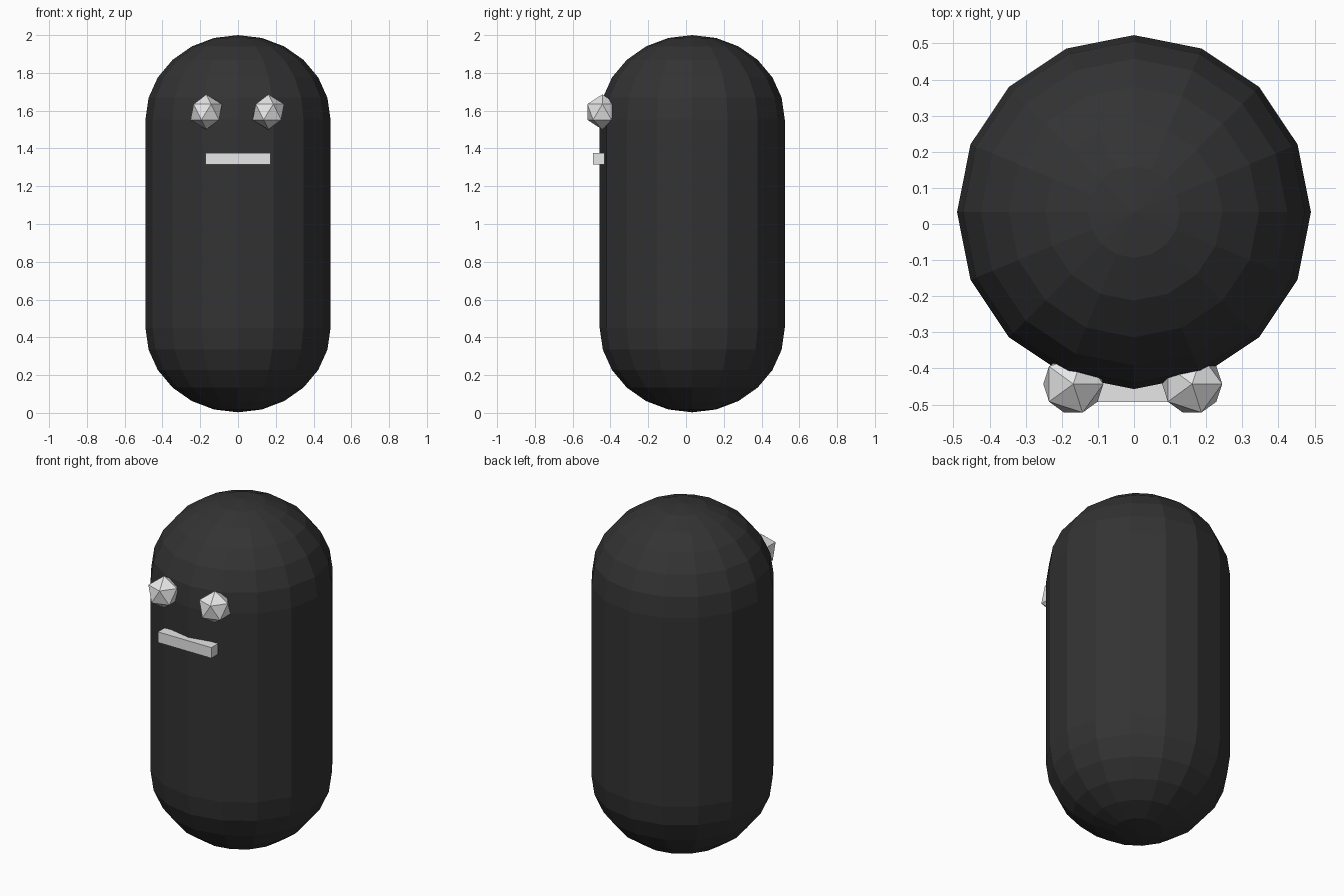
import bpy, bmesh, math
from mathutils import Matrix

if "Cube" in bpy.data.objects:
    bpy.data.objects.remove(bpy.data.objects["Cube"])


def material(name, value):
    m = bpy.data.materials.new(name)
    m.diffuse_color = (value, value, value, 1)
    m.use_nodes = True
    m.node_tree.nodes["Principled BSDF"].inputs["Base Color"].default_value = m.diffuse_color
    return m


def add_object(name, bm, mat):
    bmesh.ops.recalc_face_normals(bm, faces=bm.faces)
    mesh = bpy.data.meshes.new(name)
    bm.to_mesh(mesh)
    bm.free()
    mesh.materials.append(mat)
    ob = bpy.data.objects.new(name, mesh)
    bpy.context.collection.objects.link(ob)
    return ob


charcoal = material("charcoal", 0.033)
white = material("off_white", 0.8)

# Body: 16-sided sphere, halves pulled apart into a capsule
SIDES, RINGS = 16, 6
RADIUS, CAP, CENTRE_Y = 0.49, 0.447, 0.033
bm = bmesh.new()
bottom = bm.verts.new((0, CENTRE_Y, 0.003))
top = bm.verts.new((0, CENTRE_Y, 2.0))
levels = [(math.sin(k * math.pi / 2 / RINGS) * RADIUS,
           0.003 + CAP * (1 - math.cos(k * math.pi / 2 / RINGS)))
          for k in range(1, RINGS + 1)]
levels += [(r, 2.003 - z) for r, z in reversed(levels)]
loops = [[bm.verts.new((r * math.cos(2 * math.pi * i / SIDES),
                        CENTRE_Y + r * math.sin(2 * math.pi * i / SIDES), z))
          for i in range(SIDES)] for r, z in levels]
for i in range(SIDES):
    j = (i + 1) % SIDES
    bm.faces.new((bottom, loops[0][j], loops[0][i]))
    bm.faces.new((top, loops[-1][i], loops[-1][j]))
    for a, b in zip(loops, loops[1:]):
        bm.faces.new((a[i], a[j], b[j], b[i]))
add_object("body", bm, charcoal)

# Eyes: plain icosahedra half sunk into the front
for name, x in (("right_eye", -0.168), ("left_eye", 0.161)):
    bm = bmesh.new()
    bmesh.ops.create_icosphere(bm, subdivisions=1, radius=0.093,
                               matrix=Matrix.Translation((x, -0.443, 1.593)))
    add_object(name, bm, white)

# Mouth: flat bar across the front
bm = bmesh.new()
bmesh.ops.create_cube(bm, size=1, matrix=Matrix.Translation((0, -0.462, 1.346))
                      @ Matrix.Diagonal((0.346, 0.062, 0.062, 1)))
add_object("mouth", bm, white)
